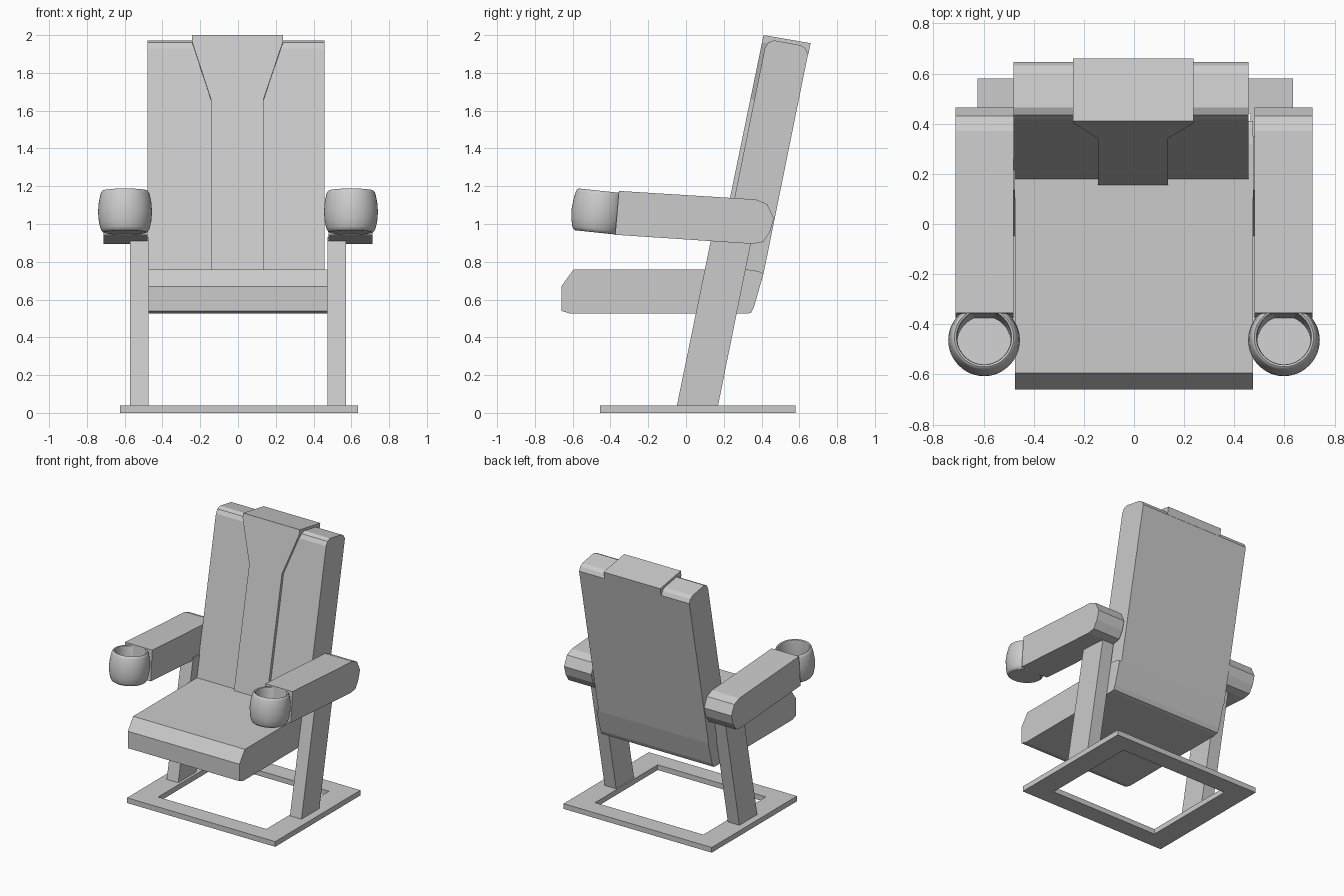
import bpy, bmesh, math
from mathutils import Matrix, Vector

if "Cube" in bpy.data.objects:
    bpy.data.objects.remove(bpy.data.objects["Cube"])


def finish(name, bm):
    bmesh.ops.recalc_face_normals(bm, faces=bm.faces)
    me = bpy.data.meshes.new(name)
    bm.to_mesh(me)
    bm.free()
    ob = bpy.data.objects.new(name, me)
    bpy.context.collection.objects.link(ob)
    return ob


def extrude(name, points, offset):
    """Extrude a planar outline of 3D points along an offset."""
    bm = bmesh.new()
    face = bm.faces.new([bm.verts.new(p) for p in points])
    new = bmesh.ops.extrude_face_region(bm, geom=[face], use_keep_orig=True)["geom"]
    bmesh.ops.translate(bm, vec=Vector(offset),
                        verts=[v for v in new if isinstance(v, bmesh.types.BMVert)])
    return finish(name, bm)


def side_prism(name, profile, x0, x1):
    return extrude(name, [(x0, y, z) for y, z in profile], (x1 - x0, 0, 0))


def smooth(ob, angle):
    bpy.ops.object.select_all(action='DESELECT')
    ob.select_set(True)
    bpy.context.view_layer.objects.active = ob
    bpy.ops.object.shade_smooth_by_angle(angle=math.radians(angle))


def lathe(name, profile, matrix, steps=48):
    bm = bmesh.new()
    vs = [bm.verts.new((r, 0, z)) for r, z in profile]
    es = [bm.edges.new(p) for p in zip(vs, vs[1:])]
    bmesh.ops.spin(bm, geom=vs + es, cent=(0, 0, 0), axis=(0, 0, 1),
                   angle=2 * math.pi, steps=steps)
    bmesh.ops.remove_doubles(bm, verts=bm.verts, dist=0.0005)
    bm.transform(matrix)
    ob = finish(name, bm)
    smooth(ob, 40)
    return ob


# Floor frame: flat rectangular ring
bm = bmesh.new()
outer = [(-0.625, -0.455), (0.635, -0.455), (0.635, 0.58), (-0.625, 0.58)]
inner = [(-0.455, -0.32), (0.465, -0.32), (0.465, 0.44), (-0.455, 0.44)]
rings = [[bm.verts.new((x, y, z)) for x, y in loop]
         for loop, z in ((outer, 0), (outer, 0.04), (inner, 0.04), (inner, 0))]
for a, b in zip(rings, rings[1:] + rings[:1]):
    for i in range(4):
        j = (i + 1) % 4
        bm.faces.new((a[i], a[j], b[j], b[i]))
finish("floor_frame", bm)

# Seat cushion
side_prism("seat", [(-0.66, 0.54), (-0.66, 0.67), (-0.595, 0.76), (0.32, 0.76),
                    (0.385, 0.75), (0.41, 0.735), (0.36, 0.56), (0.345, 0.53),
                    (0.32, 0.525), (-0.61, 0.525)], -0.475, 0.475)

# Reclined backrest with rounded top
side_prism("backrest", [(0.175, 0.735), (0.409, 1.89), (0.417, 1.93), (0.435, 1.96),
                        (0.465, 1.972), (0.605, 1.947), (0.632, 1.93), (0.646, 1.90),
                        (0.64, 1.87), (0.41, 0.735)], -0.48, 0.457)

# Centre panel: narrow strip that flares towards the top
outline = [(-0.143, 0.74), (0.135, 0.74), (0.135, 1.66), (0.238, 1.965), (0.238, 2.0),
           (-0.243, 2.0), (-0.243, 1.965), (-0.143, 1.66)]
extrude("back_panel", [(x, 0.155 + 0.206 * (z - 0.76), z) for x, z in outline],
        (0, 0.06, -0.011))

# Headrest flap folded over the top of the backrest
side_prism("headrest_flap", [(0.411, 2.0), (0.66, 1.957), (0.648, 1.9), (0.60, 1.94),
                             (0.405, 1.96)], -0.243, 0.238)

white = bpy.data.materials.new("cup_floor_white")
white.diffuse_color = (1, 1, 1, 1)
white.use_nodes = True
white.node_tree.nodes["Principled BSDF"].inputs["Base Color"].default_value = white.diffuse_color

for side, s in (("left", -1), ("right", 1)):
    # Leaning support post
    side_prism(f"{side}_post", [(-0.05, 0.03), (0.17, 0.04), (0.35, 0.93), (0.135, 0.93)],
               s * 0.475, s * 0.573)
    # Armrest with faceted rear end
    side_prism(f"{side}_armrest", [(-0.375, 0.943), (-0.355, 1.175), (0.37, 1.13),
                                   (0.43, 1.105), (0.465, 1.03), (0.445, 0.96),
                                   (0.41, 0.905), (0.35, 0.895)], s * 0.48, s * 0.712)
    # Tilted barrel-shaped cup holder
    place = (Matrix.Translation((s * 0.598, -0.475, 0.955))
             @ Matrix.Rotation(math.radians(-6), 4, 'X'))
    lathe(f"{side}_cup_holder", [(0.104, 0.003), (0.112, 0), (0.122, 0.006), (0.130, 0.02),
                                 (0.139, 0.06), (0.143, 0.11), (0.139, 0.16),
                                 (0.130, 0.205), (0.125, 0.217), (0.118, 0.222),
                                 (0.110, 0.218), (0.107, 0.205), (0.107, 0.01)], place)
    # Cup holder floor
    floor = lathe(f"{side}_cup_floor", [(0, 0.002), (0.108, 0.002), (0.108, 0.01), (0, 0.01)],
                  place)
    floor.data.materials.append(white)
